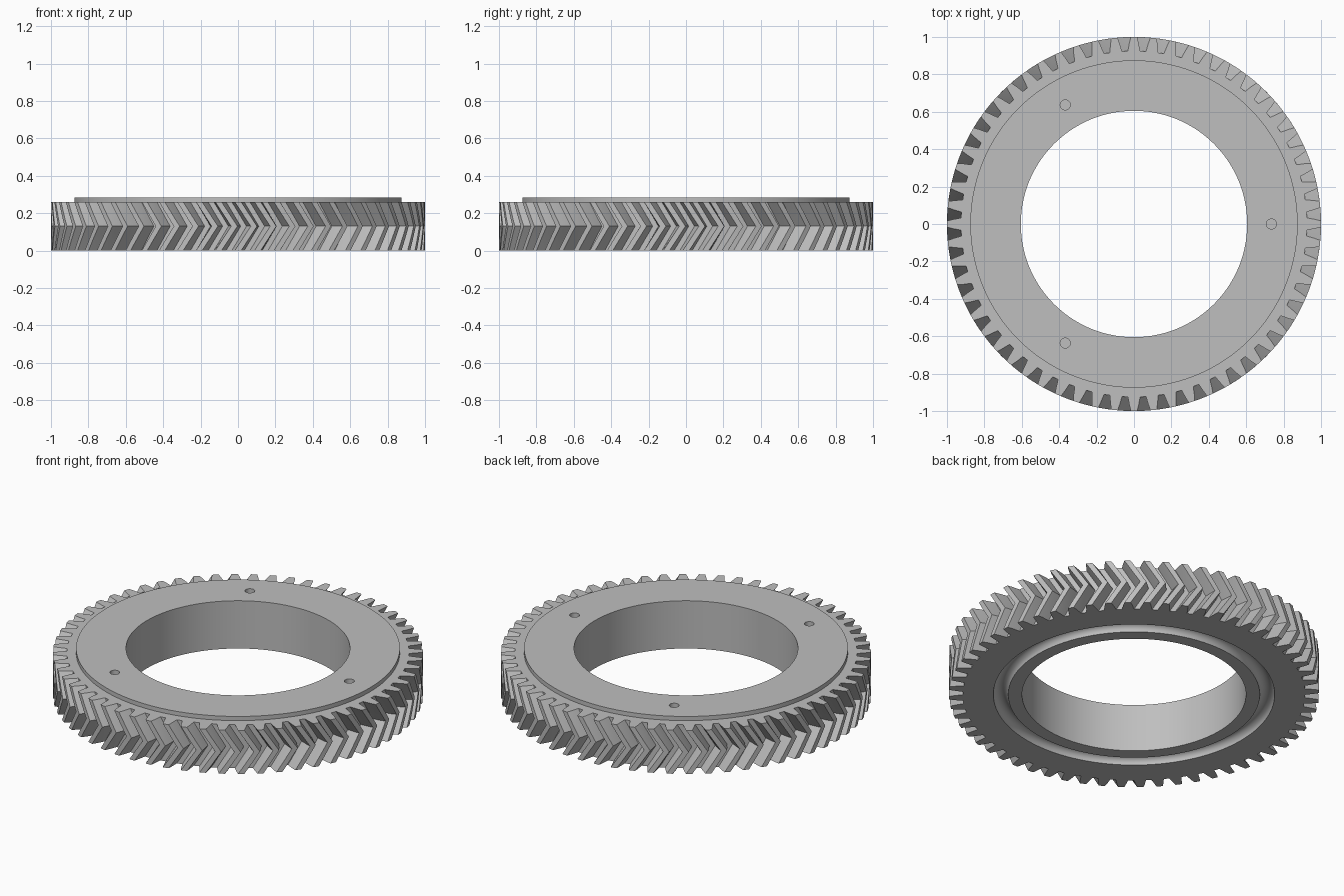
import bpy
import bmesh
from math import cos, sin, pi, tau, radians

cube = bpy.data.objects.get("Cube")
if cube:
    bpy.data.objects.remove(cube)

# Main dimensions
TEETH = 60
FACE_Z = 0.26
TOP_Z = 0.285
ROOT_R = 0.925
COLLAR_R = 0.875
BORE_R = 0.605
GROOVE_R, GROOVE_SIZE = 0.72, 0.04
TWIST = 0.085
HALF_STEPS = 4

# Steel material
steel = bpy.data.materials.new("steel grey")
steel.use_nodes = True
colour = (0.52, 0.52, 0.52, 1)
steel.diffuse_color = colour
steel.node_tree.nodes["Principled BSDF"].inputs["Base Color"].default_value = colour

# One tooth: (fraction of pitch from the tooth centre, radius)
flank = [(0.34, ROOT_R), (0.30, 0.942), (0.245, 0.968), (0.16, 1.0)]
tooth = [(-f, r) for f, r in flank] + [(0, 1.0)] + flank[::-1] + [(0.5, ROOT_R)]
outline = [((i + f) * tau / TEETH, r) for i in range(TEETH) for f, r in tooth]

bm = bmesh.new()


def toothed_ring(z, twist):
    return [bm.verts.new((r * cos(a + twist), r * sin(a + twist), z))
            for a, r in outline]


def round_ring(radius, z):
    return [bm.verts.new((radius * cos(a), radius * sin(a), z))
            for a, _ in outline]


# Herringbone rim: twist runs out to mid height and back
rings = []
for k in range(2 * HALF_STEPS + 1):
    t = k / HALF_STEPS
    rings.append(toothed_ring(FACE_Z * t / 2, TWIST * (1 - abs(1 - t))))

# Collar, bore and rounded groove under the ring
profile = [(COLLAR_R, FACE_Z), (COLLAR_R, TOP_Z), (BORE_R, TOP_Z), (BORE_R, 0)]
for k in range(13):
    a = pi * k / 12
    profile.append((GROOVE_R - GROOVE_SIZE * cos(a), GROOVE_SIZE * sin(a)))
rings += [round_ring(r, z) for r, z in profile]

# Skin the closed loop of rings
count = len(outline)
for lower, upper in zip(rings, rings[1:] + rings[:1]):
    for i in range(count):
        j = (i + 1) % count
        bm.faces.new((lower[i], lower[j], upper[j], upper[i]))
bmesh.ops.recalc_face_normals(bm, faces=bm.faces)

mesh = bpy.data.meshes.new("herringbone_gear")
bm.to_mesh(mesh)
bm.free()
mesh.materials.append(steel)
gear = bpy.data.objects.new("herringbone_gear", mesh)
bpy.context.collection.objects.link(gear)

# Three blind pin holes in the top face
for n in range(3):
    a = n * tau / 3
    bpy.ops.mesh.primitive_cylinder_add(
        vertices=32, radius=0.027, depth=0.16,
        location=(0.735 * cos(a), 0.735 * sin(a), TOP_Z))
    cutter = bpy.context.object
    cutter.name = "pin_hole_cutter"
    cutter.hide_render = True
    cutter.data.materials.append(steel)
    bpy.context.view_layer.objects.active = gear
    cut = gear.modifiers.new("pin_hole", "BOOLEAN")
    cut.operation = "DIFFERENCE"
    cut.solver = "EXACT"
    cut.object = cutter
    bpy.ops.object.modifier_apply(modifier=cut.name)
    bpy.data.objects.remove(cutter)

# Smooth round walls, crisp tooth edges
bpy.ops.object.select_all(action="DESELECT")
gear.select_set(True)
bpy.context.view_layer.objects.active = gear
bpy.ops.object.shade_smooth_by_angle(angle=radians(25))
